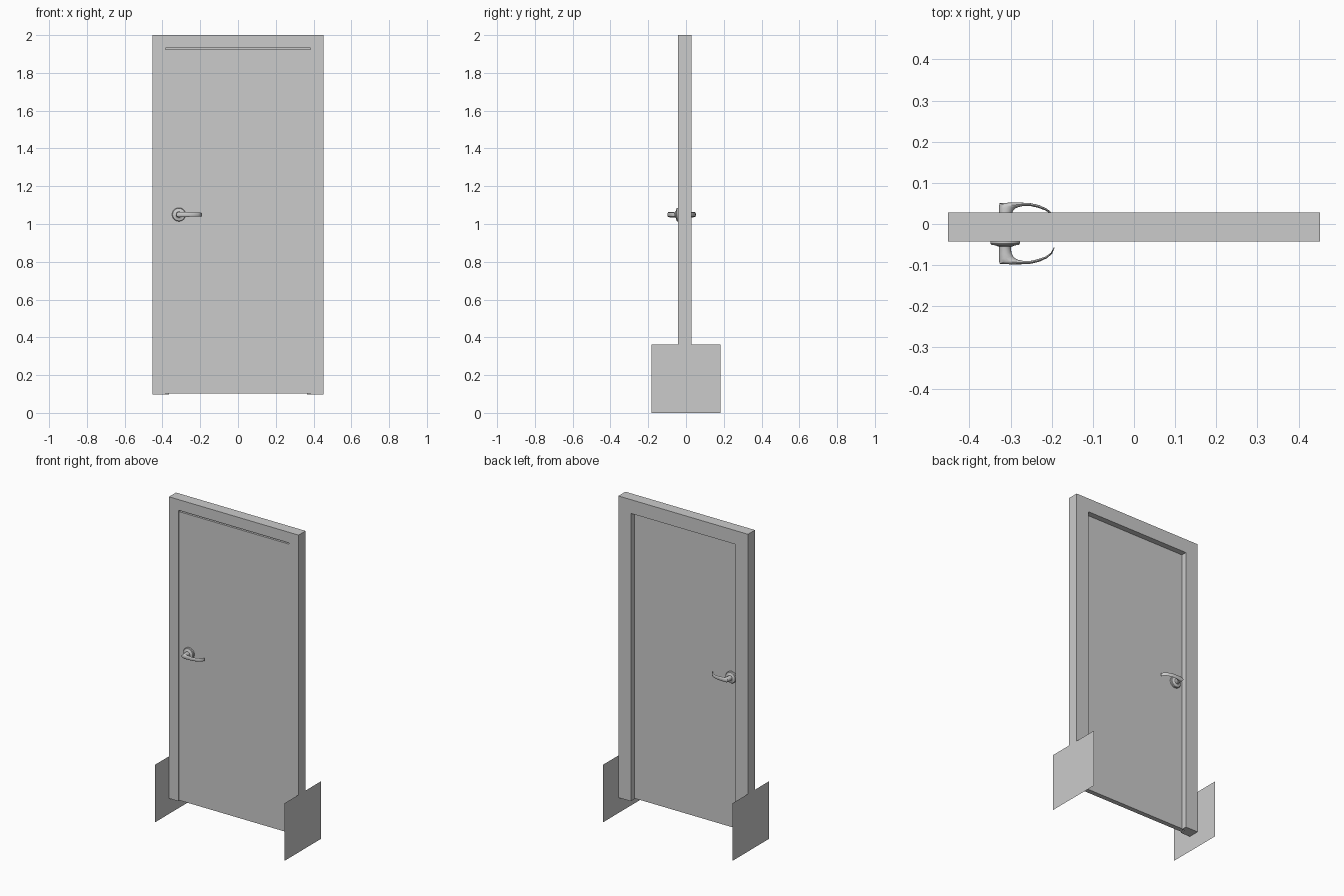
import bpy, bmesh, math
from mathutils import Vector

if "Cube" in bpy.data.objects:
    bpy.data.objects.remove(bpy.data.objects["Cube"])

MID_Y = -0.023           # centre plane of the door leaf
HALF_T = 0.015           # half thickness of the leaf
HANDLE = (-0.313, 1.05)  # x, z of the handle spindle


def finish(name, bm, smooth=False, fix=True):
    if fix:
        bmesh.ops.recalc_face_normals(bm, faces=bm.faces)
    me = bpy.data.meshes.new(name)
    bm.to_mesh(me)
    bm.free()
    ob = bpy.data.objects.new(name, me)
    bpy.context.collection.objects.link(ob)
    if smooth:
        bpy.ops.object.select_all(action='DESELECT')
        ob.select_set(True)
        bpy.context.view_layer.objects.active = ob
        bpy.ops.object.shade_smooth_by_angle(angle=math.radians(35))
    return ob


def loft(name, rings, smooth=False):
    """Skin closed rings of points and cap both ends."""
    bm = bmesh.new()
    vr = [[bm.verts.new(p) for p in r] for r in rings]
    n = len(vr[0])
    for a, b in zip(vr, vr[1:]):
        for i in range(n):
            bm.faces.new((a[i], a[(i + 1) % n], b[(i + 1) % n], b[i]))
    bm.faces.new(vr[0])
    bm.faces.new(vr[-1])
    return finish(name, bm, smooth)


# Frame: rebated jamb profile (inset, y) swept round the opening with mitres
W, BOTTOM, TOP = 0.452, 0.098, 2.0
BACK = MID_Y + HALF_T
profile = [(0, -0.042), (0.067, -0.042), (0.067, BACK),
           (0.087, BACK), (0.087, 0.028), (0, 0.028)]
stations = [(-1, False), (-1, True), (1, True), (1, False)]
loft("door_frame", [[(s * (W - d), y, TOP - d if up else BOTTOM) for d, y in profile]
                    for s, up in stations])

# Door leaf with a narrow gap at the top
loft("door_leaf", [[(x, MID_Y + sy * HALF_T, z)
                    for sy, z in ((-1, 0.103), (1, 0.103), (1, 1.923), (-1, 1.923))]
                   for x in (-0.3845, 0.3845)])

# Thin square plates at both sides of the foot
for side, s in (("left", -1), ("right", 1)):
    bm = bmesh.new()
    pts = [(-0.182, 0), (0.182, 0), (0.182, 0.363), (-0.182, 0.363)]
    bm.faces.new([bm.verts.new((s * (W + 0.0005), y, z)) for y, z in pts[::s]])
    finish(side + "_side_plate", bm, fix=False)

# Handles: turned rose plus a lever lofted from (outer point, inner point, half height)
# points are (x from spindle, distance from the door's centre plane)
rose = [(0.036, 0.014), (0.036, 0.024), (0.033, 0.028), (0.022, 0.029), (0.018, 0.032)]
lever = [((-0.016, 0.028), (0.016, 0.028), 0.016),
         ((-0.015, 0.036), (0.014, 0.036), 0.0145),
         ((-0.015, 0.050), (0.015, 0.046), 0.0145),
         ((-0.015, 0.064), (0.019, 0.055), 0.0145),
         ((-0.014, 0.0735), (0.025, 0.061), 0.014),
         ((0.012, 0.075), (0.032, 0.064), 0.0135),
         ((0.035, 0.075), (0.043, 0.0665), 0.0125),
         ((0.060, 0.074), (0.060, 0.067), 0.0115),
         ((0.082, 0.069), (0.078, 0.063), 0.011),
         ((0.102, 0.060), (0.098, 0.056), 0.0105),
         ((0.114, 0.049), (0.111, 0.047), 0.010),
         ((0.120, 0.034), (0.118, 0.034), 0.009)]


def at(x, d, z, s):
    return Vector((HANDLE[0] + x, MID_Y + s * d, HANDLE[1] + z))


for side, s in (("front", -1), ("back", 1)):
    N = 32
    ang = [2 * math.pi * i / N for i in range(N)]
    loft(side + "_handle_rose",
         [[at(r * math.cos(a), d, r * math.sin(a), s) for a in ang] for r, d in rose], True)
    ang = ang[::2]
    rings = []
    for o, i, h in lever:
        o, i = Vector(o), Vector(i)
        c, v = (o + i) / 2, (o - i) / 2
        rings.append([at(c.x + v.x * math.cos(a), c.y + v.y * math.cos(a),
                         h * math.sin(a), s) for a in ang])
    loft(side + "_handle_lever", rings, True)
